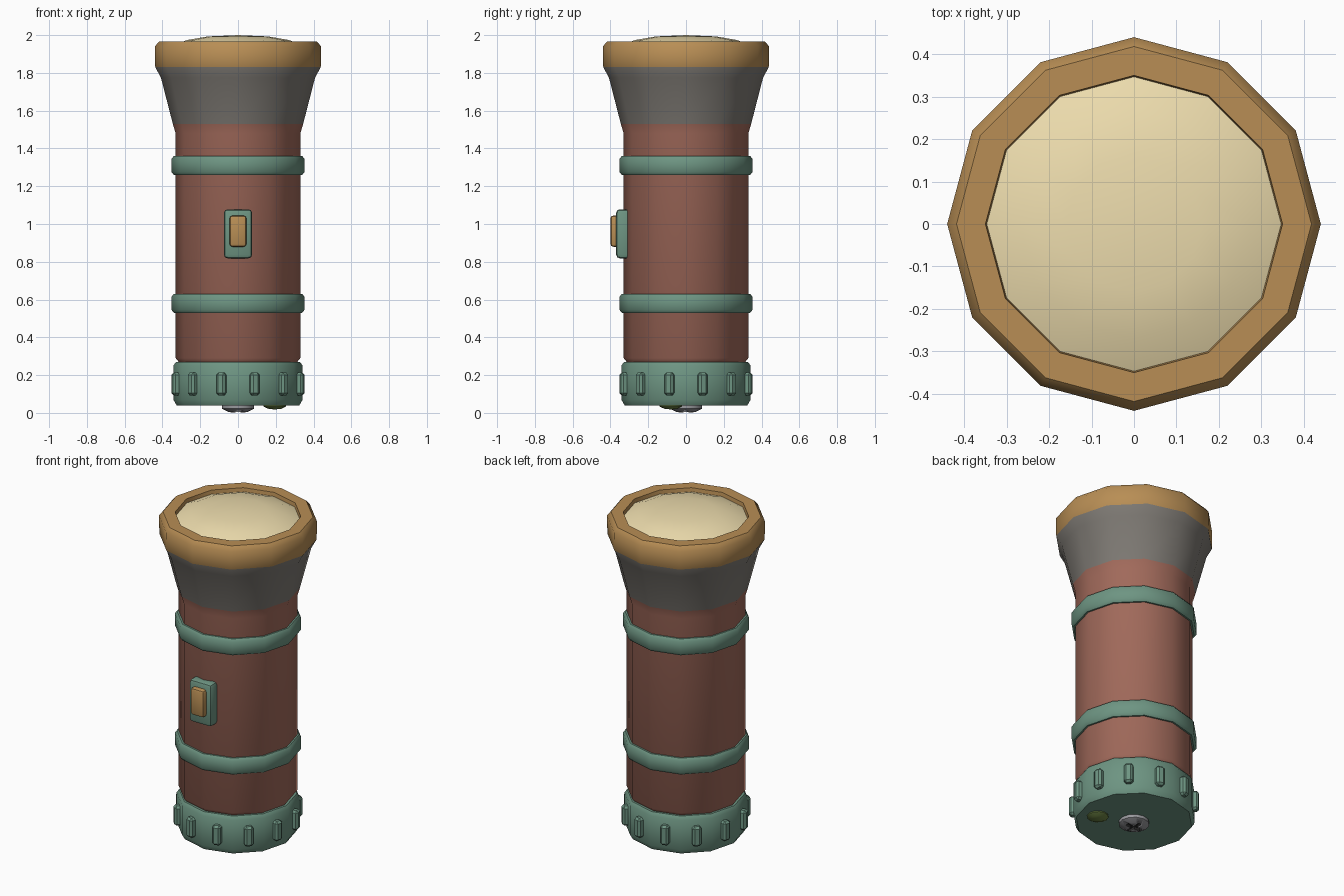
import bpy, bmesh, math
from mathutils import Matrix

if "Cube" in bpy.data.objects:
    bpy.data.objects.remove(bpy.data.objects["Cube"])


def mat(name, r, g, b):
    m = bpy.data.materials.new(name)
    m.diffuse_color = (r, g, b, 1)
    m.use_nodes = True
    m.node_tree.nodes["Principled BSDF"].inputs["Base Color"].default_value = m.diffuse_color
    return m


RED = mat("red", 0.36, 0.145, 0.105)
GREEN = mat("green", 0.155, 0.30, 0.225)
GOLD = mat("gold", 0.48, 0.27, 0.09)
LENS = mat("lens_cream", 0.85, 0.72, 0.42)
GREY = mat("warm_grey", 0.21, 0.195, 0.175)
LIGHT = mat("light_green", 0.16, 0.24, 0.06)
STEEL = mat("steel", 0.32, 0.32, 0.34)
DARK = mat("dark", 0.03, 0.03, 0.03)


def finish(name, bm, mats, angle=42):
    me = bpy.data.meshes.new(name)
    bm.to_mesh(me)
    bm.free()
    ob = bpy.data.objects.new(name, me)
    bpy.context.collection.objects.link(ob)
    for m in mats:
        me.materials.append(m)
    bpy.ops.object.select_all(action='DESELECT')
    ob.select_set(True)
    bpy.context.view_layer.objects.active = ob
    bpy.ops.object.shade_smooth_by_angle(angle=math.radians(angle))
    return ob


def lathe(name, profile, mats, slots=None, n=12, loc=(0, 0)):
    """Revolve (radius, z) points listed bottom to top on the outside."""
    bm = bmesh.new()
    rings = []
    for r, z in profile:
        if r == 0:
            rings.append([bm.verts.new((loc[0], loc[1], z))] * n)
        else:
            rings.append([bm.verts.new((loc[0] + r * math.cos(k * math.tau / n),
                                        loc[1] + r * math.sin(k * math.tau / n), z))
                          for k in range(n)])
    for i in range(len(rings) - 1):
        a, b = rings[i], rings[i + 1]
        for k in range(n):
            j = (k + 1) % n
            f = bm.faces.new(list(dict.fromkeys((a[k], a[j], b[j], b[k]))))
            f.material_index = slots[i] if slots else 0
    return finish(name, bm, mats)


def box(name, size, loc, m, bevel=0.0, segments=1, rot=0.0):
    bm = bmesh.new()
    bmesh.ops.create_cube(bm, size=1, matrix=Matrix.Diagonal((*size, 1)))
    if bevel:
        bmesh.ops.bevel(bm, geom=bm.edges[:], offset=bevel, segments=segments,
                        profile=0.5, affect='EDGES')
    bmesh.ops.transform(bm, verts=bm.verts,
                        matrix=Matrix.Rotation(rot, 4, 'Z') @ Matrix.Translation(loc))
    return finish(name, bm, [m], 35)


# Barrel, flared head and bezel in one revolved shell
lathe("barrel_and_head",
      [(0.31, 0.265), (0.33, 0.29), (0.33, 1.48), (0.345, 1.53), (0.408, 1.775),
       (0.438, 1.83), (0.44, 1.94), (0.418, 1.966), (0.35, 1.966), (0.345, 1.93)],
      [RED, GREY, GOLD], [0, 0, 0, 1, 1, 2, 2, 2, 2])

# Domed lens
lathe("lens", [(0.348, 1.942), (0.27, 1.974), (0.16, 1.993), (0, 2.0)], [LENS])

# Two grip bands
for i, z in enumerate((0.53, 1.26)):
    lathe(f"grip_band_{i + 1}",
          [(0.32, z), (0.34, z), (0.352, z + 0.015), (0.352, z + 0.085),
           (0.34, z + 0.1), (0.32, z + 0.1)], [GREEN])

# Tail cap with a rib on each flat
lathe("tail_cap", [(0, 0.04), (0.325, 0.04), (0.342, 0.07), (0.342, 0.25),
                   (0.328, 0.27), (0.3, 0.27)], [GREEN])
for k in range(12):
    box(f"cap_rib_{k + 1}", (0.06, 0.05, 0.12), (0.331, 0, 0.153), GREEN, 0.012,
        rot=math.radians(15 + 30 * k))

# Switch plate and button on the front
box("switch_plate", (0.15, 0.08, 0.26), (0, -0.33, 0.948), GREEN, 0.02, 2)
box("switch_button", (0.09, 0.06, 0.165), (0, -0.37, 0.962), GOLD, 0.015, 2)

# Indicator light under the cap
lathe("indicator_light", [(0, 0.018), (0.035, 0.022), (0.06, 0.034), (0.06, 0.05)],
      [LIGHT], n=12, loc=(0.195, -0.08))

# Cross-head screw under the cap
screw = lathe("screw", [(0, 0.0), (0.05, 0.004), (0.085, 0.022), (0.085, 0.05), (0, 0.05)],
              [STEEL], n=12)
for i in range(2):
    cutter = box(f"slot_cutter_{i + 1}", (0.1, 0.024, 0.04), (0, 0, 0), DARK,
                 rot=i * math.pi / 2)
    cutter.hide_render = True
    cutter.hide_set(True)
    mod = screw.modifiers.new(f"slot_{i + 1}", 'BOOLEAN')
    mod.operation = 'DIFFERENCE'
    mod.solver = 'EXACT'
    mod.material_mode = 'TRANSFER'
    mod.object = cutter
